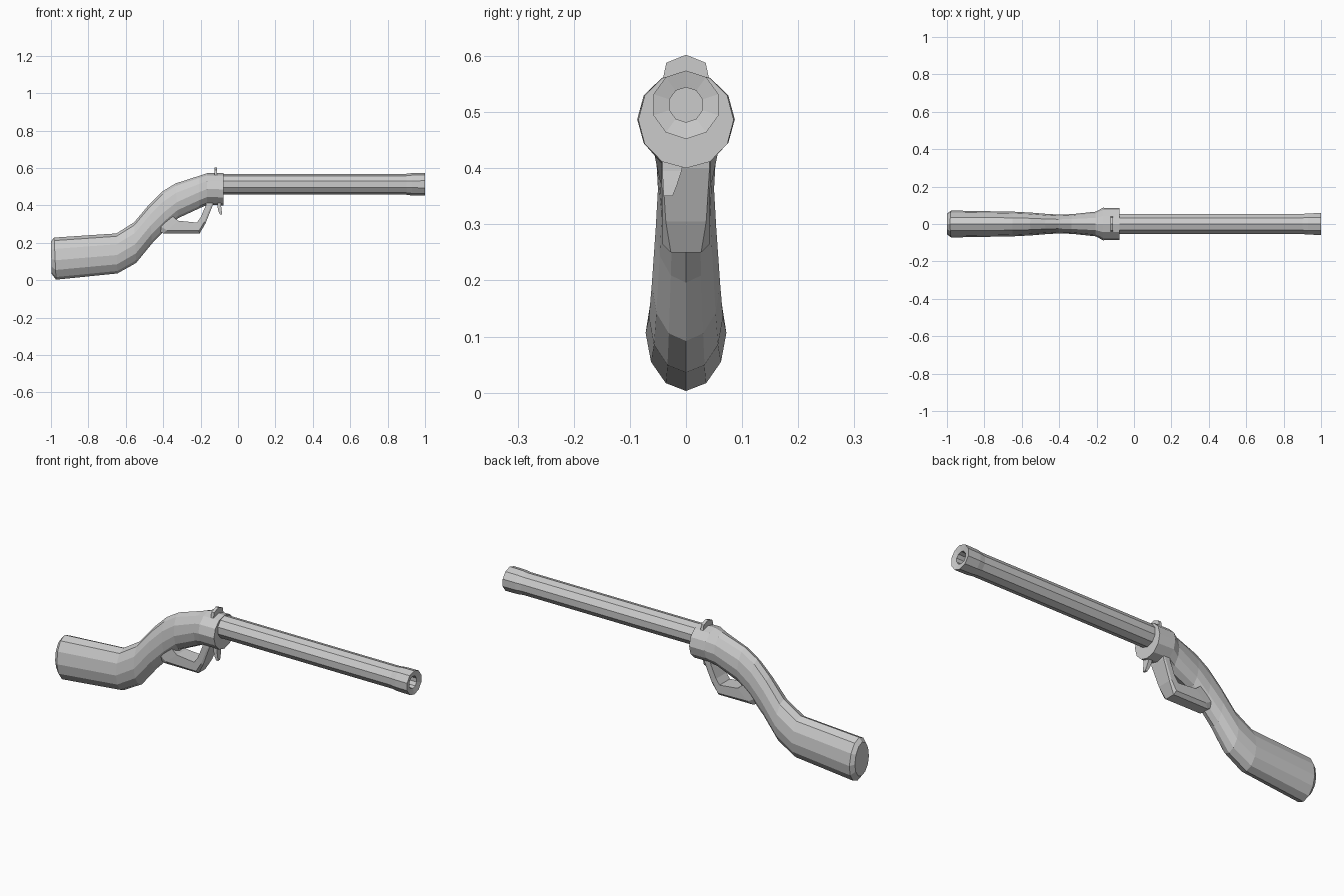
import bpy, bmesh
from math import sin, cos, pi

if "Cube" in bpy.data.objects:
    bpy.data.objects.remove(bpy.data.objects["Cube"])


def loft(name, rings, cap_start=True, cap_end=True):
    """Skin a list of equal-length vertex rings into one flat-shaded object."""
    bm = bmesh.new()
    loops = [[bm.verts.new(p) for p in ring] for ring in rings]
    n = len(rings[0])
    for a, b in zip(loops, loops[1:]):
        for i in range(n):
            j = (i + 1) % n
            bm.faces.new((a[i], a[j], b[j], b[i]))
    if cap_start:
        bm.faces.new(loops[0][::-1])
    if cap_end:
        bm.faces.new(loops[-1])
    bmesh.ops.recalc_face_normals(bm, faces=bm.faces)
    mesh = bpy.data.meshes.new(name)
    bm.to_mesh(mesh)
    bm.free()
    obj = bpy.data.objects.new(name, mesh)
    bpy.context.collection.objects.link(obj)
    return obj


def egg_ring(top, bottom, half_width, sides=12, mid=0.46):
    """Tilted oval through a top and bottom point in the xz plane."""
    (tx, tz), (bx, bz) = top, bottom
    cx, cz = bx + (tx - bx) * mid, bz + (tz - bz) * mid
    ring = []
    for i in range(sides):
        c, s = cos(2 * pi * i / sides), sin(2 * pi * i / sides)
        px, pz = top if c > 0 else bottom
        ring.append((cx + (px - cx) * abs(c), half_width * s, cz + (pz - cz) * abs(c)))
    return ring


def round_ring(x, radius, z=0.513, sides=10):
    return [(x, radius * sin(2 * pi * i / sides), z + radius * cos(2 * pi * i / sides))
            for i in range(sides)]


# Curved stock running from the butt up to the wide collar
stock = [
    ((-1.0, 0.208), (-0.997, 0.035), 0.057),
    ((-0.983, 0.228), (-0.973, 0.003), 0.072),
    ((-0.65, 0.25), (-0.645, 0.036), 0.066),
    ((-0.555, 0.31), (-0.545, 0.092), 0.061),
    ((-0.475, 0.405), (-0.46, 0.196), 0.054),
    ((-0.405, 0.474), (-0.39, 0.268), 0.05),
    ((-0.335, 0.517), (-0.32, 0.332), 0.053),
    ((-0.205, 0.559), (-0.205, 0.385), 0.066),
    ((-0.165, 0.572), (-0.165, 0.402), 0.087),
    ((-0.077, 0.572), (-0.077, 0.4), 0.085),
]
loft("stock", [egg_ring(*s, mid=0.5 if i > 6 else 0.46) for i, s in enumerate(stock)])

# Barrel with flared muzzle and hollow bore
barrel = [(-0.12, 0.056), (0.9, 0.056), (0.93, 0.06), (1.0, 0.061), (0.993, 0.031), (0.85, 0.031)]
loft("barrel", [round_ring(x, r) for x, r in barrel])

# Trigger guard strap: outer point, inner point, outer and inner half width
guard = [
    ((-0.43, 0.265), (-0.36, 0.35), 0.026, 0.038),
    ((-0.40, 0.25), (-0.32, 0.318), 0.026, 0.04),
    ((-0.205, 0.25), (-0.22, 0.308), 0.027, 0.042),
    ((-0.173, 0.305), (-0.2, 0.335), 0.036, 0.042),
    ((-0.135, 0.4), (-0.172, 0.4), 0.042, 0.044),
    ((-0.13, 0.43), (-0.165, 0.43), 0.042, 0.044),
]


def strap_ring(outer, inner, wo, wi):
    # outer face is chamfered at both sides
    k = 0.25
    mx, mz = (o + (i - o) * k for o, i in zip(outer, inner))
    return [(outer[0], -wo, outer[1]), (outer[0], wo, outer[1]), (mx, wi, mz),
            (inner[0], wi, inner[1]), (inner[0], -wi, inner[1]), (mx, -wi, mz)]


loft("trigger_guard", [strap_ring(*g) for g in guard])

# Rear sight plate on top of the collar
sight = [(-0.043, 0.53), (-0.041, 0.56), (-0.035, 0.588), (0, 0.602),
         (0.035, 0.588), (0.041, 0.56), (0.043, 0.53)]
loft("rear_sight", [[(x, y, z) for y, z in sight] for x in (-0.126, -0.111)])

# Small tapered trigger below the collar, set to one side
trigger = [(0.43, -0.112, -0.09, -0.042, 0.0),
           (0.395, -0.11, -0.09, -0.042, -0.008),
           (0.37, -0.105, -0.087, -0.041, -0.016),
           (0.35, -0.096, -0.085, -0.04, -0.024)]
loft("trigger", [[(x0, y0, z), (x1, y0, z), (x1, y1, z), (x0, y1, z)]
                 for z, x0, x1, y0, y1 in trigger])
